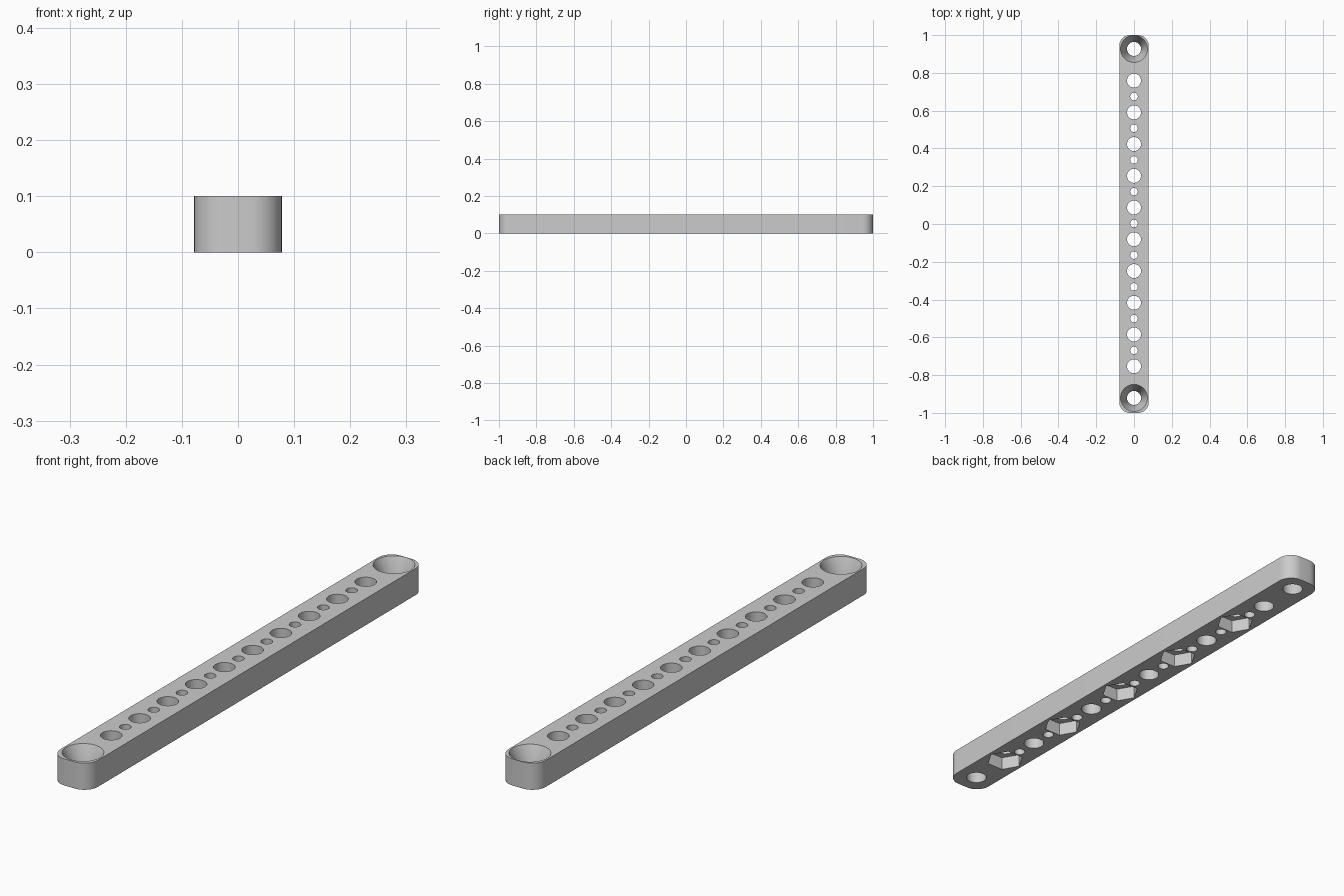
import bpy, bmesh, math
from mathutils import Matrix, Vector

cube = bpy.data.objects.get("Cube")
if cube:
    bpy.data.objects.remove(cube)

HALF_W, HALF_L, HEIGHT, CORNER = 0.078, 1.0, 0.1, 0.056
PITCH, MID = 0.168, 0.003          # hole spacing and centre of the row
HOLE_R, PIN_R, SINK_R, NUT_R = 0.037, 0.02, 0.0715, 0.068

grey = bpy.data.materials.new("light_grey")
grey.use_nodes = True
colour = (0.6, 0.6, 0.6, 1)
grey.diffuse_color = colour
grey.node_tree.nodes["Principled BSDF"].inputs["Base Color"].default_value = colour


def make_object(name, bm):
    bmesh.ops.recalc_face_normals(bm, faces=bm.faces)
    mesh = bpy.data.meshes.new(name)
    bm.to_mesh(mesh)
    bm.free()
    mesh.materials.append(grey)
    obj = bpy.data.objects.new(name, mesh)
    bpy.context.collection.objects.link(obj)
    return obj


def add_cone(bm, y, z0, z1, r0, r1, sides):
    bmesh.ops.create_cone(bm, cap_ends=True, segments=sides, radius1=r0, radius2=r1,
                          depth=z1 - z0, matrix=Matrix.Translation((0, y, (z0 + z1) / 2)))


# Bar body: rounded rectangle extruded upwards
bm = bmesh.new()
outline = []
for i, (sx, sy) in enumerate([(1, 1), (-1, 1), (-1, -1), (1, -1)]):
    for k in range(11):
        a = math.pi / 2 * (i + k / 10)
        outline.append(bm.verts.new((sx * (HALF_W - CORNER) + CORNER * math.cos(a),
                                     sy * (HALF_L - CORNER) + CORNER * math.sin(a), 0)))
base = bm.faces.new(outline)
top = bmesh.ops.extrude_face_region(bm, geom=[base])["geom"]
bmesh.ops.translate(bm, vec=Vector((0, 0, HEIGHT)),
                    verts=[v for v in top if isinstance(v, bmesh.types.BMVert)])
bar = make_object("drilled_bar", bm)

# Through holes: large ones with small pin holes between them
bm = bmesh.new()
rows = [MID + (i - 5.5) * PITCH for i in range(12)]
for y in rows:
    add_cone(bm, y, -0.05, 0.15, HOLE_R, HOLE_R, 48)
for y in rows[1:-2]:
    add_cone(bm, y + PITCH / 2, -0.05, 0.15, PIN_R, PIN_R, 32)
holes = make_object("hole_cutter", bm)

# Countersinks at both ends, hexagonal nut pockets below every other hole
bm = bmesh.new()
slope = (SINK_R - HOLE_R) / 0.08
for y in (rows[0], rows[-1]):
    add_cone(bm, y, 0.01, 0.11, HOLE_R - 0.01 * slope, SINK_R + 0.01 * slope, 64)
for y in rows[1:-1:2]:
    bmesh.ops.create_cone(bm, cap_ends=True, segments=6, radius1=NUT_R, radius2=NUT_R, depth=0.1,
                          matrix=Matrix.Translation((0, y, 0)) @ Matrix.Rotation(math.pi / 2, 4, "Z"))
pockets = make_object("pocket_cutter", bm)

# Cut, then bake the result into the bar
for cutter in (holes, pockets):
    cutter.hide_render = True
    mod = bar.modifiers.new(cutter.name, "BOOLEAN")
    mod.operation = "DIFFERENCE"
    mod.solver = "EXACT"
    mod.object = cutter
bpy.context.view_layer.update()
result = bpy.data.meshes.new_from_object(bar.evaluated_get(bpy.context.evaluated_depsgraph_get()))
bar.modifiers.clear()
bar.data = result
for cutter in (holes, pockets):
    bpy.data.objects.remove(cutter)

bpy.ops.object.select_all(action="DESELECT")
bar.select_set(True)
bpy.context.view_layer.objects.active = bar
bpy.ops.object.shade_smooth_by_angle(angle=math.radians(30))
